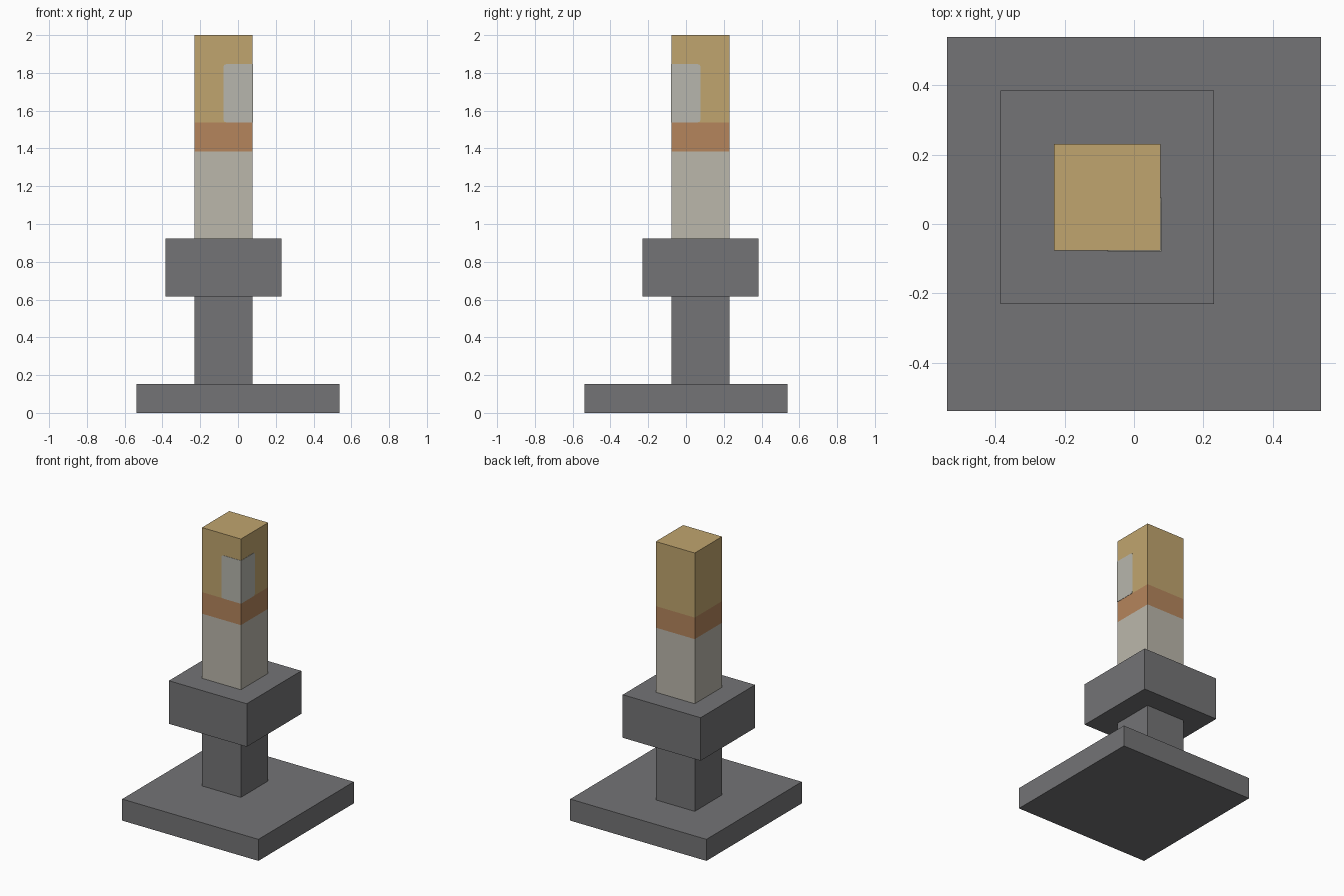
import bpy, bmesh
from math import sin, cos, pi

if "Cube" in bpy.data.objects:
    bpy.data.objects.remove(bpy.data.objects["Cube"], do_unlink=True)

U = 2 / 13                    # building unit: the tower is 13 units tall
AXIS = (-U / 2, U / 2)        # centre of the post, offset from the base


def material(name, rgb):
    m = bpy.data.materials.new(name)
    m.use_nodes = True
    m.diffuse_color = (*rgb, 1)
    m.node_tree.nodes["Principled BSDF"].inputs["Base Color"].default_value = (*rgb, 1)
    return m


grey = material("dark grey", (0.174, 0.174, 0.181))
stone = material("pale stone", (0.497, 0.474, 0.407))
copper = material("copper orange", (0.462, 0.235, 0.107))
gold = material("dull gold", (0.527, 0.376, 0.156))
silver = material("pale silver", (0.474, 0.468, 0.418))


def finish(name, bm, mats):
    mesh = bpy.data.meshes.new(name)
    bm.to_mesh(mesh)
    bm.free()
    for m in mats:
        mesh.materials.append(m)
    ob = bpy.data.objects.new(name, mesh)
    bpy.context.collection.objects.link(ob)
    return ob


def block(width, bottom, top, centre):
    """Square block, sizes in building units."""
    bm = bmesh.new()
    bmesh.ops.create_cube(bm, size=1)
    for v in bm.verts:
        v.co.x = v.co.x * width * U + centre[0]
        v.co.y = v.co.y * width * U + centre[1]
        v.co.z = (top if v.co.z > 0 else bottom) * U
    return bm


# Foot of the tower
finish("base", block(7, 0, 1, (0, 0)), [grey])
finish("lower_post", block(2, 1, 4, AXIS), [grey])
finish("collar", block(4, 4, 6, AXIS), [grey])

# Shaft, cut into three colour bands by height
bm = block(2, 6, 13, AXIS)
cuts = [9 * U, 10 * U]
for z in cuts:
    bmesh.ops.bisect_plane(bm, geom=bm.verts[:] + bm.edges[:] + bm.faces[:],
                           plane_co=(0, 0, z), plane_no=(0, 0, 1))
for f in bm.faces:
    f.material_index = sum(f.calc_center_median().z > z for z in cuts)
finish("shaft", bm, [stone, copper, gold])

# Thin corner panel: one rounded outline folded around the front left edge
THICK, R = 0.002, 0.015
corner = (AXIS[0] + U + THICK, AXIS[1] - U - THICK)
low, high, reach = 10 * U, 12 * U, U + THICK
arc = [i * pi / 8 for i in range(5)]
outline = [(0, low)]
outline += [(reach - R + R * sin(a), low + R - R * cos(a)) for a in arc]
outline += [(reach - R + R * cos(a), high - R + R * sin(a)) for a in arc]
outline += [(0, high)]
bm = bmesh.new()
bm.faces.new([bm.verts.new((corner[0], corner[1] + s, z)) for s, z in outline])
bm.faces.new([bm.verts.new((corner[0] - s, corner[1], z)) for s, z in reversed(outline)])
bmesh.ops.remove_doubles(bm, verts=bm.verts, dist=0.0001)
panel = finish("corner_panel", bm, [silver])
solid = panel.modifiers.new("thickness", "SOLIDIFY")
solid.thickness = THICK
solid.offset = -1
solid.use_even_offset = True
